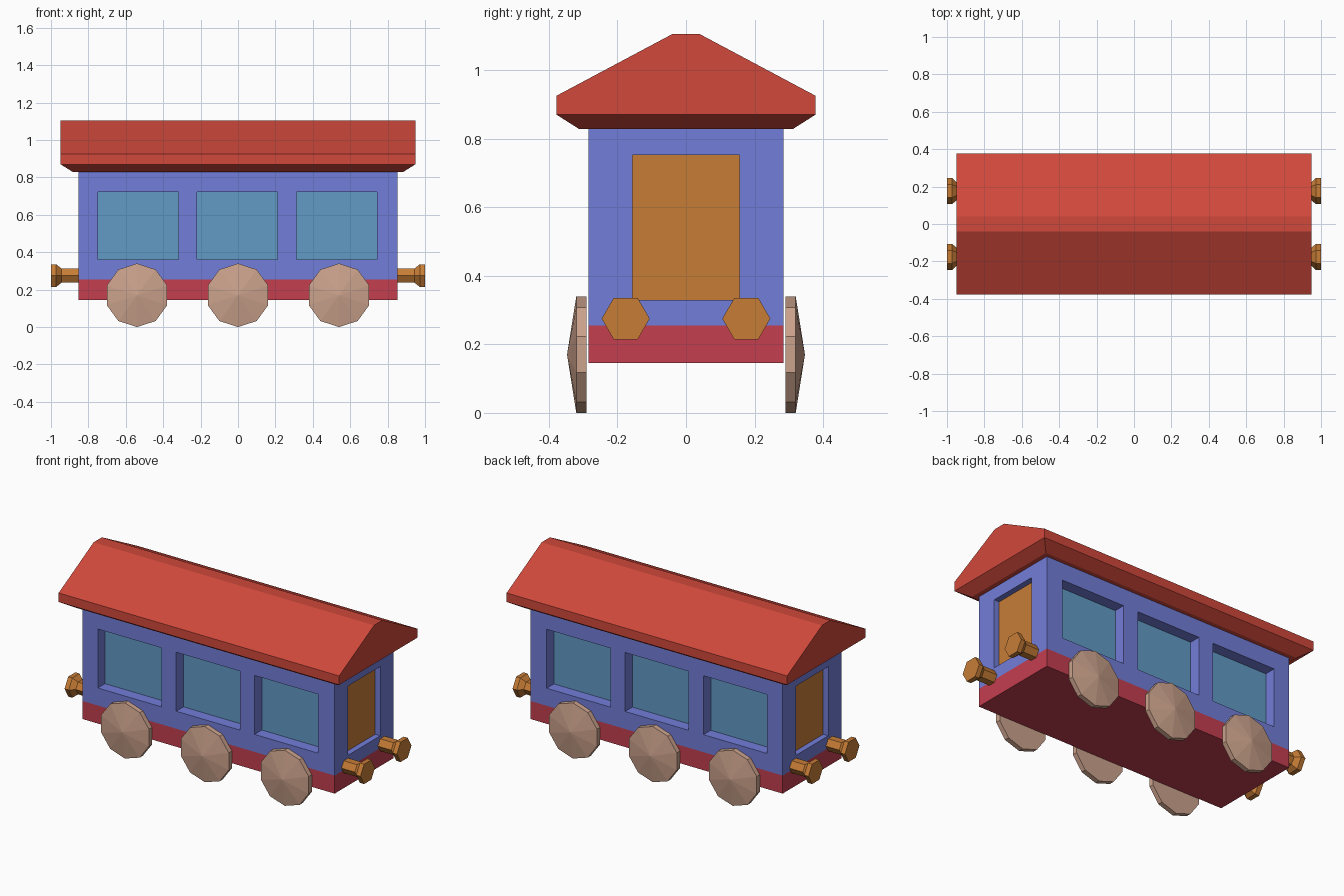
import bpy
import bmesh
import math
from mathutils import Vector

if "Cube" in bpy.data.objects:
    bpy.data.objects.remove(bpy.data.objects["Cube"], do_unlink=True)


def material(name, *rgb):
    """Flat material from display-space 0-255 values."""
    colour = [((c / 255 + 0.055) / 1.055) ** 2.4 for c in rgb] + [1.0]
    mat = bpy.data.materials.new(name)
    mat.use_nodes = True
    mat.diffuse_color = colour
    mat.node_tree.nodes["Principled BSDF"].inputs["Base Color"].default_value = colour
    return mat


BLUE = material("blue_paint", 114, 125, 216)
CRIMSON = material("crimson_base", 196, 62, 79)
GLASS = material("window_glass", 97, 155, 197)
ROOF_RED = material("roof_red", 208, 72, 59)
BRONZE = material("bronze_orange", 199, 125, 54)
TAN = material("wheel_tan", 203, 162, 140)


def finish(bm, name, *mats):
    mesh = bpy.data.meshes.new(name)
    bm.to_mesh(mesh)
    bm.free()
    for mat in mats:
        mesh.materials.append(mat)
    obj = bpy.data.objects.new(name, mesh)
    bpy.context.collection.objects.link(obj)
    return obj


def cut(bm, axis, value, wall_axis=None):
    """Split the walls facing along wall_axis (or all faces) at a plane."""
    bm.normal_update()
    faces = [f for f in bm.faces
             if wall_axis is None or abs(f.normal[wall_axis]) > 0.9]
    edges = {e for f in faces for e in f.edges}
    verts = {v for f in faces for v in f.verts}
    co, no = Vector(), Vector()
    co[axis], no[axis] = value, 1
    bmesh.ops.bisect_plane(bm, geom=list(verts) + list(edges) + faces,
                           plane_co=co, plane_no=no, dist=1e-5)


def recess(bm, faces, depth, mat_index):
    bm.normal_update()
    bmesh.ops.inset_individual(bm, faces=faces, thickness=0, depth=-depth)
    for f in faces:
        f.material_index = mat_index


def turned(name, mat, origin, axis, start, sections, sides):
    """Faceted turned part: sections are (distance along axis, radius)."""
    axis, start, origin = Vector(axis), Vector(start), Vector(origin)
    across = axis.cross(start)
    bm = bmesh.new()
    rings = []
    for offset, radius in sections:
        centre = origin + axis * offset
        if radius == 0:
            rings.append([bm.verts.new(centre)] * sides)
            continue
        angles = [math.tau * i / sides for i in range(sides)]
        rings.append([bm.verts.new(centre + radius * (
            math.cos(a) * start + math.sin(a) * across)) for a in angles])
    for low, high in zip(rings, rings[1:]):
        for i in range(sides):
            j = (i + 1) % sides
            corners = dict.fromkeys((low[i], low[j], high[j], high[i]))
            bm.faces.new(list(corners))
    for ring in (rings[0], rings[-1]):
        if len(set(ring)) == sides:
            bm.faces.new(ring)
    bmesh.ops.recalc_face_normals(bm, faces=bm.faces)
    return finish(bm, name, mat)


# Carriage body with a base band, recessed windows and end doors
HALF_X, HALF_Y, FLOOR, EAVES, BAND = 0.853, 0.285, 0.145, 0.83, 0.255
WINDOW_XS, WINDOW_HALF, WINDOW_LOW, WINDOW_TOP = (-0.533, -0.003, 0.527), 0.215, 0.362, 0.722
DOOR_HALF, DOOR_LOW, DOOR_TOP = 0.156, 0.33, 0.753

bm = bmesh.new()
bmesh.ops.create_cube(bm, size=1)
for v in bm.verts:
    v.co = (v.co.x * 2 * HALF_X, v.co.y * 2 * HALF_Y,
            EAVES if v.co.z > 0 else FLOOR)
cut(bm, 2, BAND)
for z in (WINDOW_LOW, WINDOW_TOP):
    cut(bm, 2, z, 1)
for x in WINDOW_XS:
    cut(bm, 0, x - WINDOW_HALF, 1)
    cut(bm, 0, x + WINDOW_HALF, 1)
for z in (DOOR_LOW, DOOR_TOP):
    cut(bm, 2, z, 0)
for y in (-DOOR_HALF, DOOR_HALF):
    cut(bm, 1, y, 0)

bm.normal_update()
windows, doors = [], []
for f in bm.faces:
    c = f.calc_center_bounds()
    f.material_index = 1 if c.z < BAND else 0
    if abs(f.normal.y) > 0.9 and WINDOW_LOW < c.z < WINDOW_TOP:
        if any(abs(c.x - x) < 0.05 for x in WINDOW_XS):
            windows.append(f)
    elif abs(f.normal.x) > 0.9 and DOOR_LOW < c.z < DOOR_TOP and abs(c.y) < 0.05:
        doors.append(f)
recess(bm, windows, 0.07, 2)
recess(bm, doors, 0.035, 3)
finish(bm, "carriage_body", BLUE, CRIMSON, GLASS, BRONZE)

# Gabled roof with a flat ridge; its underside tapers in to the walls
bm = bmesh.new()
half_profile = [(0.378, 0.87), (0.378, 0.925), (0.04, 1.105)]
profile = half_profile + [(-y, z) for y, z in reversed(half_profile)]
ends = [[bm.verts.new((x, y, z)) for y, z in profile] for x in (-0.948, 0.948)]
for ring in ends:
    bm.faces.new(ring)
for i in range(len(profile)):
    j = (i + 1) % len(profile)
    bm.faces.new((ends[0][i], ends[0][j], ends[1][j], ends[1][i]))
bmesh.ops.recalc_face_normals(bm, faces=bm.faces)
bm.normal_update()
underside = [f for f in bm.faces if f.normal.z < -0.9]
bmesh.ops.inset_individual(bm, faces=underside, thickness=0.094, depth=0.042)
finish(bm, "roof", ROOF_RED)

# Ten-sided wheels with a shallow cone on the outer face
for side, side_name in ((-1, "front"), (1, "back")):
    for x, place in ((-0.54, "right"), (0, "middle"), (0.54, "left")):
        turned(f"wheel_{side_name}_{place}", TAN, (x, side * 0.29, 0.17),
               (0, side, 0), (0, 0, 1),
               [(0, 0.17), (0.03, 0.17), (0.057, 0)], 10)

# Hexagonal buffers on both ends
for end, end_name in ((-1, "right"), (1, "left")):
    for y, place in ((-0.176, "front"), (0.176, "back")):
        turned(f"buffer_{end_name}_{place}", BRONZE, (end * 0.85, y, 0.275),
               (end, 0, 0), (0, 1, 0),
               [(0, 0.043), (0.093, 0.043), (0.122, 0.07), (0.15, 0.07)], 6)
